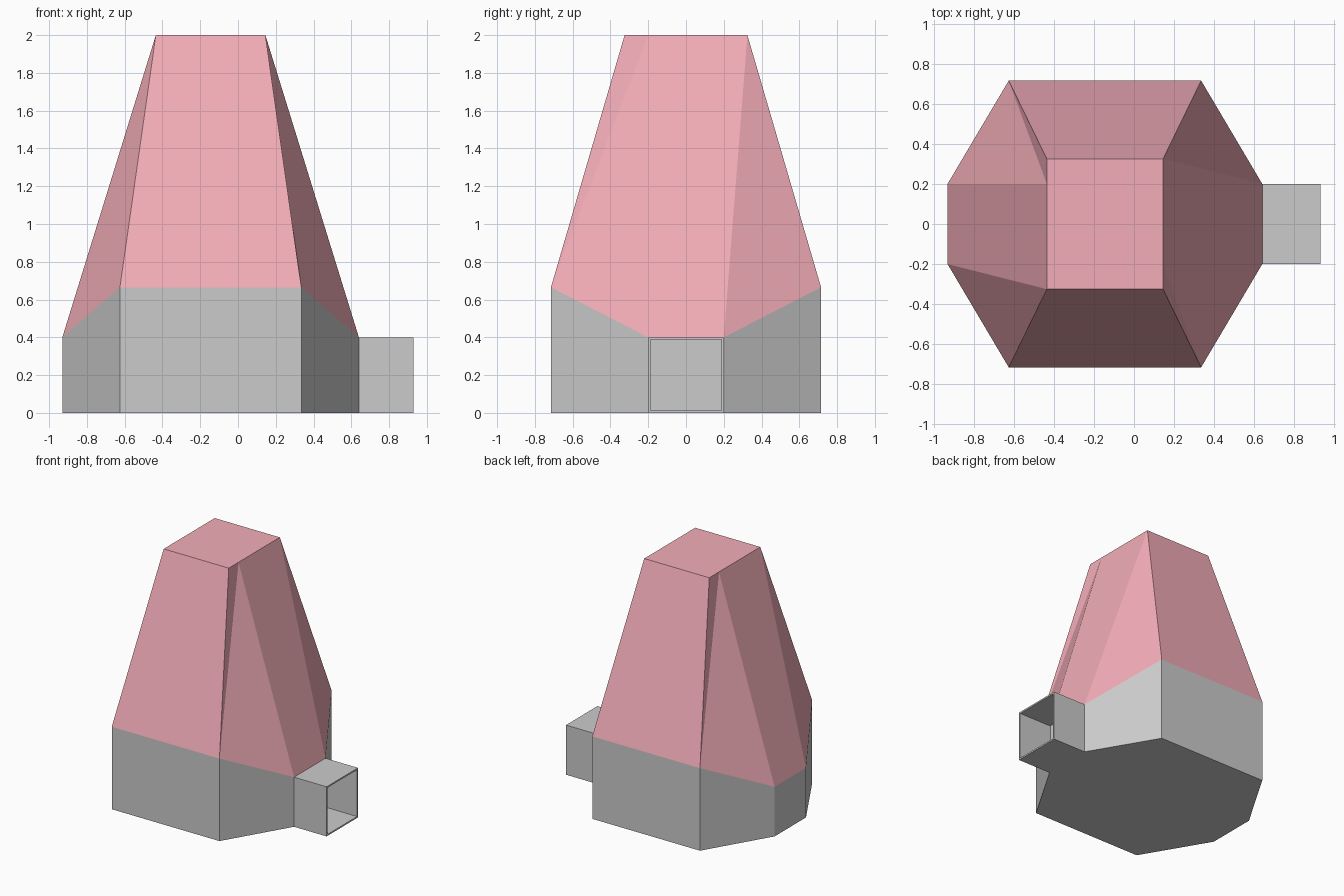
import bpy, bmesh

if "Cube" in bpy.data.objects:
    bpy.data.objects.remove(bpy.data.objects["Cube"])

CX = -0.145   # centre of the hut; the tunnel makes up the rest of the length


def make_object(name, faces, mat=None):
    """Build a flat-shaded mesh from faces given as lists of points."""
    bm = bmesh.new()
    for pts in faces:
        bm.faces.new([bm.verts.new(p) for p in pts])
    bmesh.ops.remove_doubles(bm, verts=bm.verts, dist=1e-4)
    bmesh.ops.recalc_face_normals(bm, faces=bm.faces)
    me = bpy.data.meshes.new(name)
    bm.to_mesh(me)
    bm.free()
    ob = bpy.data.objects.new(name, me)
    bpy.context.collection.objects.link(ob)
    if mat:
        me.materials.append(mat)
    return ob


def half_turn(pts):
    """Rotate points 180 degrees about the vertical axis of the hut."""
    return [(2 * CX - x, -y, z) for x, y, z in pts]


# Eight-sided wall outline: front right half, then its half turn
half = [(0.335, -0.715, 0.665), (0.64, -0.2, 0.4),
        (0.64, 0.2, 0.4), (0.335, 0.715, 0.665)]
eaves = half + half_turn(half)

# Walls with sloping top edge, and a floor
floor = [(x, y, 0) for x, y, z in eaves]
walls = [[floor[i], floor[(i + 1) % 8], eaves[(i + 1) % 8], eaves[i]]
         for i in range(8)]
make_object("walls", walls + [floor])

# Tall tapering roof: each half has one broad face and a folded end
red = bpy.data.materials.new("roof_red")
red.diffuse_color = (0.9, 0.42, 0.48, 1)
red.use_nodes = True
red.node_tree.nodes["Principled BSDF"].inputs["Base Color"].default_value = red.diffuse_color
a, b, c, d = half
f, g, e = (0.145, -0.325, 2), (0.145, -0.2, 2), (0.145, 0.325, 2)
a2, f2 = half_turn([a, f])
side = [[a, g, f], [a, b, g], [b, c, e, g], [c, d, e],
        [d, a2, f2, e]]
top = [f, g, e] + half_turn([f, g, e])
make_object("roof", side + [half_turn(p) for p in side] + [top], red)

# Square entrance tunnel, open at the outer end
x0, x1, t = 0.64, 0.93, 0.012


def ring(x, s):
    return [(x, -0.2 + s, s), (x, 0.2 - s, s),
            (x, 0.2 - s, 0.4 - s), (x, -0.2 + s, 0.4 - s)]


loops = [ring(x0, 0), ring(x1, 0), ring(x1, t), ring(x0 + 0.002, t)]
tunnel = [[p[i], p[(i + 1) % 4], q[(i + 1) % 4], q[i]]
          for p, q in zip(loops, loops[1:]) for i in range(4)]
make_object("entrance_tunnel", tunnel + [loops[-1]])
